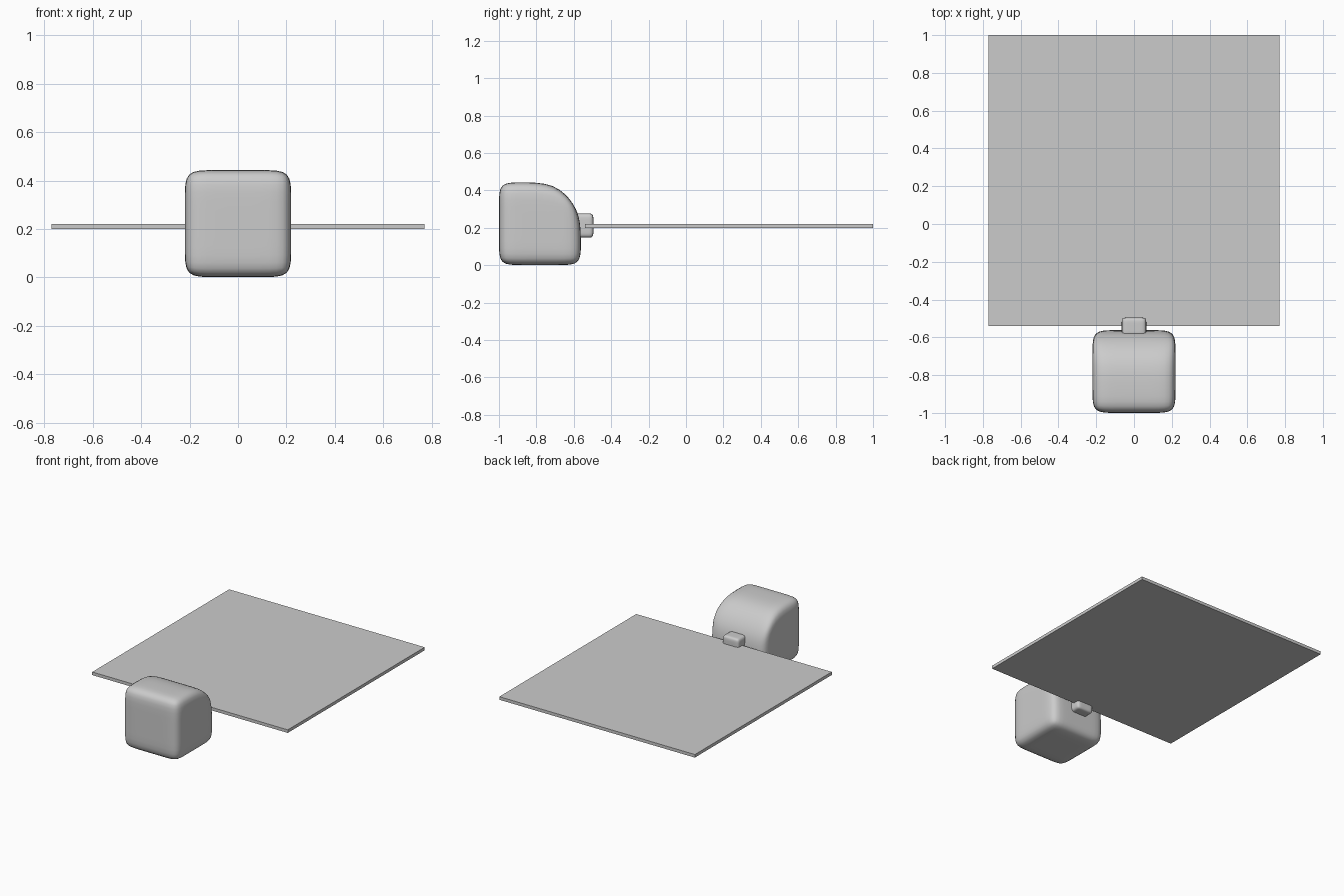
import bpy, bmesh

if "Cube" in bpy.data.objects:
    bpy.data.objects.remove(bpy.data.objects["Cube"])


def finish(bm, name, subdiv=0):
    me = bpy.data.meshes.new(name)
    bm.to_mesh(me)
    bm.free()
    ob = bpy.data.objects.new(name, me)
    bpy.context.collection.objects.link(ob)
    if subdiv:
        mod = ob.modifiers.new("round", 'SUBSURF')
        mod.levels = mod.render_levels = subdiv
        for p in me.polygons:
            p.use_smooth = True
    return ob


def box(name, centre, half, hold=None, tweak=None, subdiv=2):
    """Box; with hold, a 3x3 cage (inner loops at hold * half) to be subdivided."""
    bm = bmesh.new()
    bmesh.ops.create_cube(bm, size=2)
    if hold is None:
        subdiv = 0
    else:
        bmesh.ops.subdivide_edges(bm, edges=bm.edges[:], cuts=2, use_grid_fill=True)
    for v in bm.verts:
        grid = [round(c * 3) for c in v.co]          # -3, -1, 1, 3
        for i in range(3):
            f = v.co[i] if abs(grid[i]) == 3 else (hold or 1) * (1 if grid[i] > 0 else -1)
            v.co[i] = centre[i] + half[i] * f
        if tweak and tuple(grid[1:]) in tweak:
            v.co.y, v.co.z = tweak[tuple(grid[1:])]
    return finish(bm, name, subdiv)


# Thin square blade
box("flat_plate", (0, 0.23, 0.21), (0.77, 0.77, 0.011))

# Rounded housing with its upper rear edge pulled down into a slope
box("housing", (0, -0.781, 0.222), (0.22, 0.219, 0.221), hold=0.5,
    tweak={(3, 3): (-0.592, 0.325), (1, 3): (-0.70, 0.443), (3, 1): (-0.563, 0.23)})

# Small connecting knob between housing and plate
box("connector_knob", (0, -0.545, 0.212), (0.065, 0.05, 0.065), hold=0.4)
